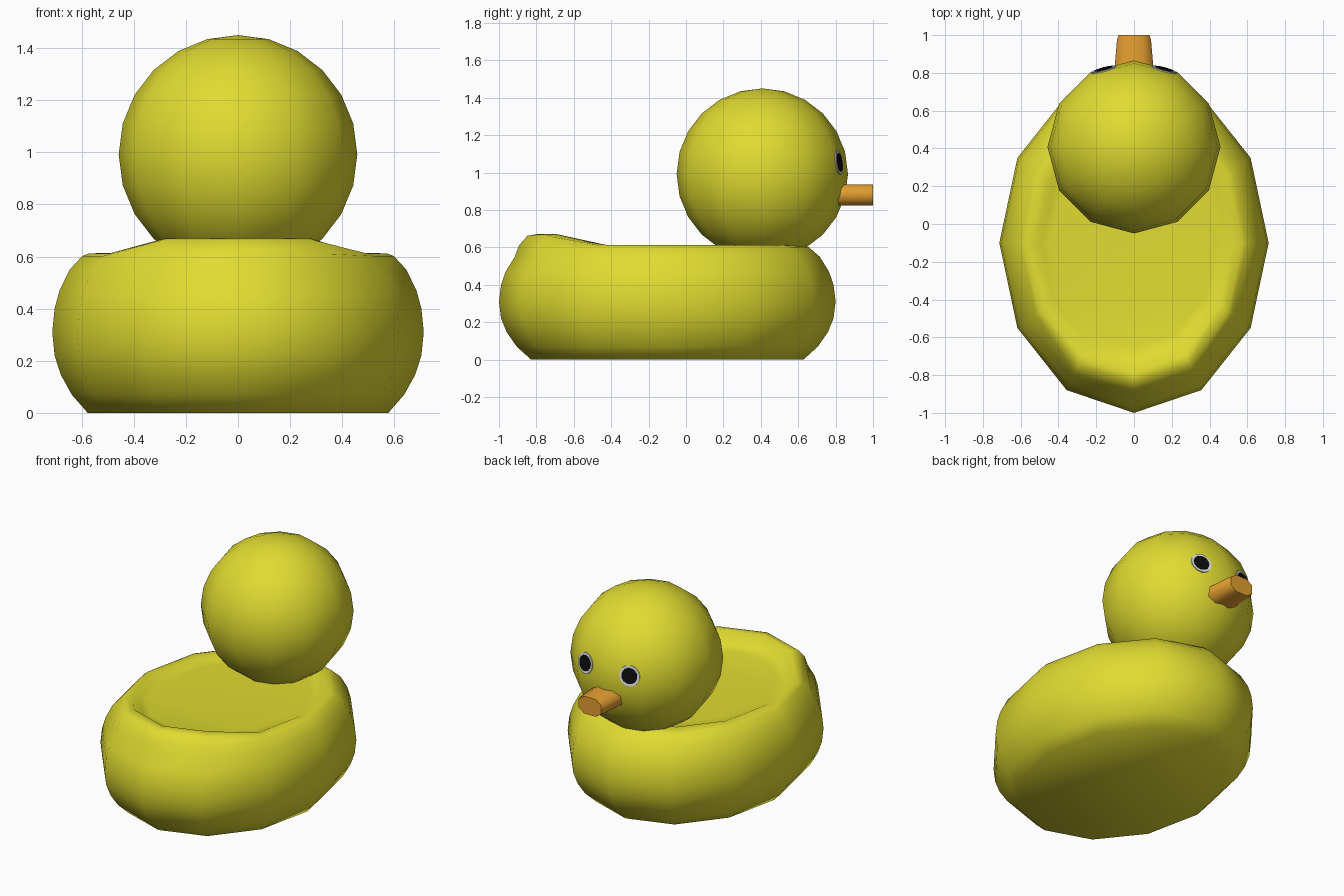
import bpy, bmesh, math
from mathutils import Vector

if "Cube" in bpy.data.objects:
    bpy.data.objects.remove(bpy.data.objects["Cube"])


def material(name, rgb):
    m = bpy.data.materials.new(name)
    m.diffuse_color = (*rgb, 1)
    m.use_nodes = True
    m.node_tree.nodes["Principled BSDF"].inputs["Base Color"].default_value = m.diffuse_color
    return m


yellow = material("yellow", (0.75, 0.71, 0.03))
orange = material("orange", (0.78, 0.35, 0.03))
white = material("white", (0.75, 0.75, 0.75))
black = material("black", (0.004, 0.004, 0.004))


def finish(name, bm, mat, angle):
    bmesh.ops.recalc_face_normals(bm, faces=bm.faces)
    me = bpy.data.meshes.new(name)
    bm.to_mesh(me)
    bm.free()
    me.materials.append(mat)
    ob = bpy.data.objects.new(name, me)
    bpy.context.collection.objects.link(ob)
    bpy.ops.object.select_all(action='DESELECT')
    ob.select_set(True)
    bpy.context.view_layer.objects.active = ob
    bpy.ops.object.shade_smooth_by_angle(angle=math.radians(angle))
    return ob


def loft(name, rings, mat, angle):
    bm = bmesh.new()
    loops = [[bm.verts.new(p) for p in ring] for ring in rings]
    n = len(loops[0])
    for a, b in zip(loops, loops[1:]):
        for i in range(n):
            j = (i + 1) % n
            bm.faces.new((a[i], a[j], b[j], b[i]))
    bm.faces.new(loops[0])
    bm.faces.new(loops[-1])
    return finish(name, bm, mat, angle)


# Body: twelve-sided oval, flat base, dished back, raised tail rim
# each row: half width, height, tail scale, tail height
profile = [(0.577, 0, 1, 0), (0.638, 0.07, 1, 0.07), (0.68, 0.146, 1, 0.146),
           (0.704, 0.22, 1, 0.22), (0.713, 0.31, 1, 0.31), (0.704, 0.40, 1, 0.40),
           (0.685, 0.47, 1, 0.47), (0.646, 0.55, 1, 0.55), (0.598, 0.602, 1.05, 0.612),
           (0.575, 0.611, 1.03, 0.662), (0.525, 0.614, 1.04, 0.672), (0.49, 0.597, 1, 0.61)]
rings = []
for w, z, ts, tz in profile:
    ring = []
    for i in range(12):
        a = math.radians(30 * i)
        tail = math.sin(a) < -0.8
        s = w * (ts if tail else 1)
        ring.append((s * math.cos(a), -0.1 + s / 0.713 * 0.9 * math.sin(a), tz if tail else z))
    rings.append(ring)
# inner floor of the back
rings.append([(0.9 * x, -0.1 + 0.9 * (y + 0.1), 0.595) for x, y, z in rings[-1]])
loft("body", rings, yellow, 62)

# Head
head_centre = Vector((0, 0.408, 0.992))
R = 0.458
bm = bmesh.new()
bmesh.ops.create_uvsphere(bm, u_segments=12, v_segments=12, radius=R)
bmesh.ops.translate(bm, verts=bm.verts, vec=head_centre)
finish("head", bm, yellow, 60)

# Beak: tapered eight-sided block
section = [(1, -.5), (1, .5), (.5, 1), (-.5, 1), (-1, .5), (-1, -.5), (-.5, -1), (.5, -1)]
loft("beak", [[(w * x, y, 0.88 + 0.057 * z) for x, z in section]
              for y, w in ((0.78, 0.107), (0.975, 0.09), (1.0, 0.082))], orange, 60)

# Eyes: thin discs lying on the head facets
for side, s in (("left", -1), ("right", 1)):
    az, el = math.radians(15), math.radians(7.5)
    n = Vector((s * math.sin(az) * math.cos(el), math.cos(az) * math.cos(el), math.sin(el)))
    dist = R * math.cos(az) * math.cos(el)
    x, z = s * 0.16, 0.062
    y = (dist - n.x * x - n.z * z) / n.y
    centre = head_centre + Vector((x, y, z))
    for part, r, mat, lift in (("eye_white", 0.066, white, 0.003), ("pupil", 0.05, black, 0.006)):
        bm = bmesh.new()
        bmesh.ops.create_cone(bm, cap_ends=True, segments=16, radius1=r, radius2=r, depth=0.006)
        rot = n.to_track_quat('Z', 'Y').to_matrix()
        bmesh.ops.rotate(bm, verts=bm.verts, cent=(0, 0, 0), matrix=rot)
        bmesh.ops.translate(bm, verts=bm.verts, vec=centre + n * lift)
        finish(side + "_" + part, bm, mat, 30)
